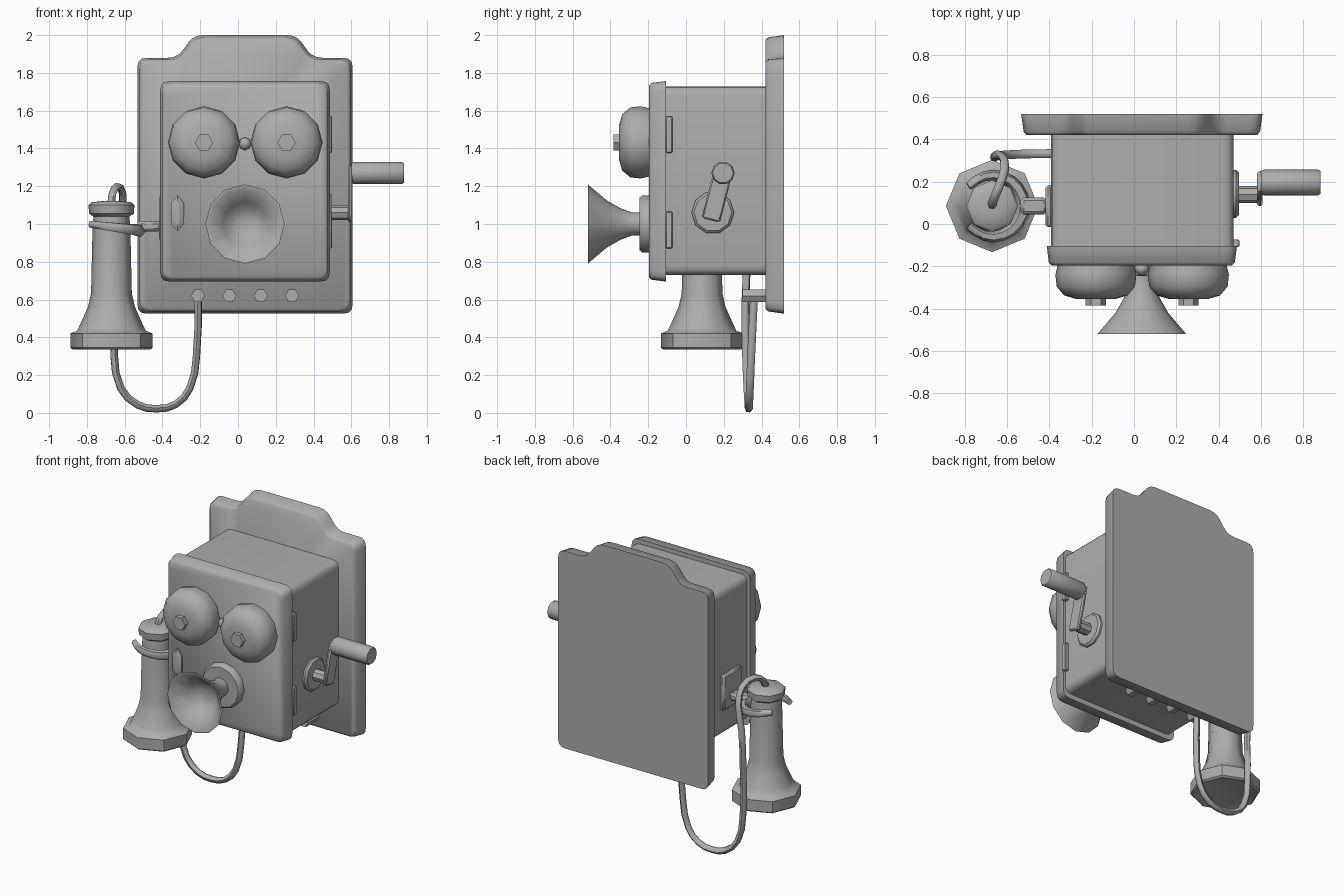
import bpy, bmesh, math
from mathutils import Vector, Matrix

if "Cube" in bpy.data.objects:
    bpy.data.objects.remove(bpy.data.objects["Cube"])

grey = bpy.data.materials.new("grey")
grey.diffuse_color = (0.42, 0.42, 0.42, 1)
grey.use_nodes = True
grey.node_tree.nodes["Principled BSDF"].inputs["Base Color"].default_value = grey.diffuse_color
CX = 0.037  # centre line of the cabinet


def finish(name, bm, angle=40):
    bmesh.ops.recalc_face_normals(bm, faces=bm.faces)
    me = bpy.data.meshes.new(name)
    bm.to_mesh(me)
    bm.free()
    me.materials.append(grey)
    me.shade_smooth()
    me.set_sharp_from_angle(angle=math.radians(angle))
    ob = bpy.data.objects.new(name, me)
    bpy.context.collection.objects.link(ob)
    return ob


def skin(bm, rings):
    """Join vertex rings into a closed solid."""
    rings = [[bm.verts.new(p) for p in r] for r in rings]
    n = len(rings[0])
    for a, b in zip(rings, rings[1:]):
        for i in range(n):
            j = (i + 1) % n
            bm.faces.new((a[i], a[j], b[j], b[i]))
    bm.faces.new(rings[0])
    bm.faces.new(rings[-1])


def rounded(points, r, steps=3):
    """Round the corners of an outline."""
    out = []
    n = len(points)
    for i in range(n):
        p = Vector(points[i])
        a = p + (Vector(points[i - 1]) - p).normalized() * r
        b = p + (Vector(points[(i + 1) % n]) - p).normalized() * r
        for k in range(steps + 1):
            t = k / steps
            out.append(a * (1 - t) ** 2 + p * 2 * t * (1 - t) + b * t * t)
    return out


def slab(name, outline, layers, angle=40):
    """Outline in x,z skinned through (y, inset) layers."""
    xs, zs = [p[0] for p in outline], [p[1] for p in outline]
    cx, cz = (min(xs) + max(xs)) / 2, (min(zs) + max(zs)) / 2
    hx, hz = (max(xs) - min(xs)) / 2, (max(zs) - min(zs)) / 2
    bm = bmesh.new()
    skin(bm, [[(cx + (x - cx) * (1 - d / hx), y, cz + (z - cz) * (1 - d / hz))
               for x, z in outline] for y, d in layers])
    return finish(name, bm, angle)


def lathe(name, profile, sides, origin, axis, angle=40, start=0.0):
    """Revolve (radius, height) pairs about an axis through origin."""
    rot = {"x": Matrix(((0, 0, 1), (1, 0, 0), (0, 1, 0))),
           "y": Matrix(((1, 0, 0), (0, 0, -1), (0, 1, 0))),   # height runs to -y
           "z": Matrix.Identity(3)}[axis]
    bm = bmesh.new()
    rings = []
    for r, h in profile:
        ring = []
        for i in range(sides):
            a = start + 2 * math.pi * i / sides
            ring.append(Vector(origin) + rot @ Vector((r * math.cos(a), r * math.sin(a), h)))
        rings.append(ring)
    skin(bm, rings)
    return finish(name, bm, angle)


def box(name, lo, hi, bevel=0.0):
    bm = bmesh.new()
    bmesh.ops.create_cube(bm, size=1)
    for v in bm.verts:
        v.co = [(l + h) / 2 + c * (h - l) for l, h, c in zip(lo, hi, v.co)]
    if bevel:
        bmesh.ops.bevel(bm, geom=bm.edges[:], offset=bevel, segments=1, affect="EDGES")
    return finish(name, bm)


def tube(name, points, radius, res=4, sides=1):
    """Smooth tube through (x, y, z, thickness) points, turned into a mesh."""
    cu = bpy.data.curves.new(name, "CURVE")
    cu.dimensions = "3D"
    cu.bevel_depth, cu.bevel_resolution = radius, sides
    cu.resolution_u, cu.use_fill_caps = res, True
    sp = cu.splines.new("BEZIER")
    sp.bezier_points.add(len(points) - 1)
    for bp, p in zip(sp.bezier_points, points):
        bp.co, bp.radius = p[:3], p[3]
        bp.handle_left_type = bp.handle_right_type = "AUTO"
    tmp = bpy.data.objects.new(name + "_path", cu)
    bpy.context.collection.objects.link(tmp)
    dg = bpy.context.evaluated_depsgraph_get()
    me = bpy.data.meshes.new_from_object(tmp.evaluated_get(dg))
    bm = bmesh.new()
    bm.from_mesh(me)
    bpy.data.objects.remove(tmp)
    bpy.data.meshes.remove(me)
    return finish(name, bm, 60)


# Back board with raised crest
half = [(0.57, 0.525), (0.57, 1.88), (0.358, 1.88), (0.272, 2.0)]
board = [(CX + x, z) for x, z in half] + [(CX - x, z) for x, z in reversed(half)]
slab("back_board", rounded(board, 0.05),
     [(0.52, 0), (0.435, 0.012), (0.42, 0.026)], 50)


def rect(x0, x1, z0, z1):
    return [(x0, z0), (x1, z0), (x1, z1), (x0, z1)]


# Cabinet and front door
slab("cabinet", rounded(rect(-0.392, 0.47, 0.73, 1.727), 0.05), [(0.43, 0), (-0.12, 0)])
slab("door", rounded(rect(-0.412, 0.486, 0.695, 1.757), 0.05),
     [(-0.105, 0), (-0.182, 0.01), (-0.196, 0.024)], 50)

# Bells with hex nuts, and the clapper between them
for side, x in (("left", -0.18), ("right", 0.257)):
    lathe(side + "_bell", [(0.18, 0.19), (0.191, 0.24), (0.185, 0.295), (0.15, 0.337), (0.09, 0.355)],
          12, (x, 0, 1.432), "y", 50)
    lathe(side + "_bell_nut", [(0.048, 0.34), (0.048, 0.385)], 6, (x, 0, 1.432), "y", 30)
lathe("clapper", [(0.012, 0.18), (0.034, 0.2), (0.034, 0.22), (0.015, 0.242)],
      8, (CX, 0, 1.425), "y", 60)

# Mouthpiece flange and hollow horn
lathe("mouthpiece_flange", [(0.15, 0.19), (0.15, 0.232), (0.138, 0.246)], 12, (CX, 0, 1.0), "y")
lathe("mouthpiece_horn", [(0.062, 0.24), (0.062, 0.29), (0.085, 0.35), (0.125, 0.42), (0.21, 0.52),
                          (0.195, 0.52), (0.115, 0.43), (0.075, 0.39), (0.03, 0.38)],
      12, (CX, 0, 1.0), "y", 60)

# Door latch
slab("door_latch", [(-0.32, 0.962), (-0.285, 1.0), (-0.285, 1.11), (-0.32, 1.152),
                    (-0.355, 1.11), (-0.355, 1.0)], [(-0.19, 0), (-0.205, 0), (-0.218, 0.025)], 20)

# Door hinges
for label, z in (("lower", 0.968), ("upper", 1.473)):
    box(label + "_hinge", (0.46, -0.108, z - 0.097), (0.497, -0.072, z + 0.097), 0.005)

# Crank: disc, shaft, arm and handle
CY, CZ = 0.14, 1.06
lathe("crank_disc", [(0.113, 0.46), (0.113, 0.482), (0.1, 0.495)], 10, (0, CY + 0.002, CZ), "x")
lathe("crank_shaft", [(0.04, 0.48), (0.04, 0.59)], 8, (0, CY, CZ), "x")
arm = box("crank_arm", (-0.0125, -0.05, -0.145), (0.0125, 0.05, 0.145), 0.008)
for v in arm.data.vertices:
    v.co.y *= 1 - 0.8 * max(0, abs(v.co.z) - 0.14) / 0.02
arm.data.transform(Matrix.Translation((0.594, 0.167, 1.16)) @ Matrix.Rotation(-0.25, 4, "X"))
lathe("crank_handle", [(0.054, 0.6), (0.061, 0.612), (0.061, 0.868), (0.054, 0.88)],
      10, (0, 0.196, 1.27), "x")

# Hook plate, arm and open fork
RX, RY = -0.67, 0.085
box("hook_plate", (-0.417, -0.015, 0.91), (-0.385, 0.183, 1.152), 0.01)
box("hook_arm", (-0.535, 0.045, 0.96), (-0.41, 0.125, 1.015), 0.015)
fork = []
for i in range(9):
    a = math.radians(-140 + 35 * i)
    x = RX + 0.145 * math.cos(a)
    thick = 1.0 - 0.45 * abs(i - 4) / 4
    fork.append((x, RY + 0.145 * math.sin(a), 0.985 - 0.13 * (x - RX), thick))
tube("hook_fork", fork, 0.036, 2)

# Receiver
lathe("receiver", [(0.17, 0.345), (0.205, 0.335), (0.218, 0.345), (0.218, 0.42), (0.182, 0.435),
                   (0.165, 0.47), (0.125, 0.56), (0.108, 0.63), (0.1, 0.98), (0.095, 1.04),
                   (0.118, 1.055), (0.122, 1.1), (0.105, 1.115), (0.04, 1.122)],
      8, (RX, RY, 0), "z", 45)

# Cord from receiver top, down behind and up to the first terminal
cord = [(-0.67, 0.085, 1.1), (-0.665, 0.11, 1.16), (-0.64, 0.17, 1.198), (-0.61, 0.26, 1.16),
        (-0.62, 0.315, 1.06), (-0.65, 0.325, 0.9), (-0.655, 0.315, 0.6), (-0.655, 0.318, 0.3),
        (-0.62, 0.325, 0.13), (-0.53, 0.33, 0.042), (-0.43, 0.332, 0.022), (-0.33, 0.334, 0.045),
        (-0.255, 0.338, 0.13), (-0.22, 0.345, 0.3), (-0.21, 0.36, 0.61)]
tube("cord", [(*p, 1) for p in cord], 0.021, 2)

# Row of hex terminals
for i in range(4):
    lathe(f"terminal_{i + 1}", [(0.037, -0.43), (0.037, -0.3)], 6, (-0.212 + 0.166 * i, 0, 0.62), "y", 30)
